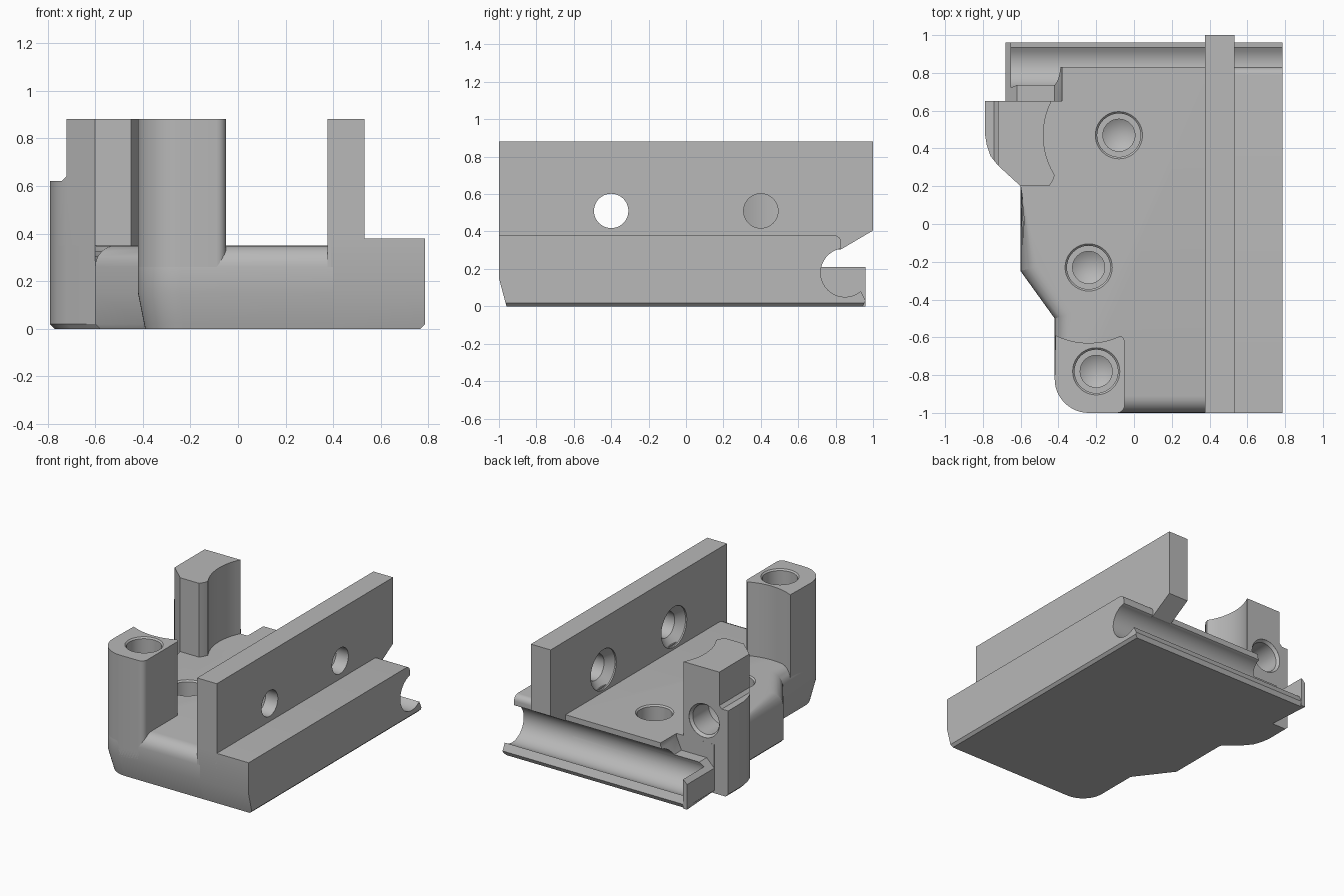
import bpy, bmesh, math
from mathutils import Vector

cube = bpy.data.objects.get("Cube")
if cube:
    bpy.data.objects.remove(cube, do_unlink=True)

grey = bpy.data.materials.new("plain_grey")
grey.use_nodes = True
GREY = (0.48, 0.48, 0.48, 1)
grey.diffuse_color = GREY
grey.node_tree.nodes["Principled BSDF"].inputs["Base Color"].default_value = GREY


def finish(name, bm):
    bmesh.ops.recalc_face_normals(bm, faces=bm.faces)
    mesh = bpy.data.meshes.new(name)
    bm.to_mesh(mesh)
    bm.free()
    mesh.materials.append(grey)
    ob = bpy.data.objects.new(name, mesh)
    bpy.context.collection.objects.link(ob)
    return ob


def prism_mesh(pts, axis, lo, hi):
    """Extrude a flat outline along an axis from lo to hi."""
    place = {"x": lambda a, b, h: (h, a, b),
             "y": lambda a, b, h: (a, h, b),
             "z": lambda a, b, h: (a, b, h)}[axis]
    bm = bmesh.new()
    face = bm.faces.new([bm.verts.new(place(a, b, lo)) for a, b in pts])
    out = bmesh.ops.extrude_face_region(bm, geom=[face])["geom"]
    move = Vector(place(0, 0, hi - lo))
    bmesh.ops.translate(bm, vec=move, verts=[v for v in out if isinstance(v, bmesh.types.BMVert)])
    bmesh.ops.recalc_face_normals(bm, faces=bm.faces)
    return bm


def prism(name, pts, axis, lo, hi):
    return finish(name, prism_mesh(pts, axis, lo, hi))


def lathe(name, profile, origin, axis):
    """Spin (radius, height) pairs about an axis through origin."""
    bm = bmesh.new()
    vs = [bm.verts.new((r, 0, h)) for r, h in profile]
    es = [bm.edges.new(p) for p in zip(vs, vs[1:])]
    bmesh.ops.spin(bm, geom=vs + es, axis=(0, 0, 1), cent=(0, 0, 0),
                   angle=math.tau, steps=40, use_merge=True)
    bmesh.ops.remove_doubles(bm, verts=bm.verts, dist=1e-5)
    turn = Vector((0, 0, 1)).rotation_difference(Vector(axis)).to_matrix()
    for v in bm.verts:
        v.co = turn @ v.co + Vector(origin)
    return finish(name, bm)


def arc(cx, cy, r, a0, a1, n=12):
    angles = [math.radians(a0 + (a1 - a0) * i / n) for i in range(n + 1)]
    return [(cx + r * math.cos(a), cy + r * math.sin(a)) for a in angles]


def cut(target, *cutters):
    for c in cutters:
        m = target.modifiers.new("cut", "BOOLEAN")
        m.operation, m.solver, m.object = "DIFFERENCE", "EXACT", c
        bpy.context.view_layer.objects.active = target
        bpy.ops.object.modifier_apply(modifier=m.name)
        bpy.data.objects.remove(c, do_unlink=True)


def screw_hole(x, y, top, depth):
    """Blind counterbored hole with a conical floor."""
    return lathe("hole_cutter", [(0, -depth), (0.085, 0.05 - depth), (0.085, 0.1 - depth),
                                 (0.115, 0.1 - depth), (0.115, -0.01), (0.125, 0),
                                 (0.125, 0.05), (0, 0.05)], (x, y, top), (0, 0, 1))


# Shared shapes: back channel and outer outlines of the two posts
channel = [(0.945, 0), (0.96, 0.03), (0.935, 0.08)] + arc(0.85, 0.18, 0.13, -60, -260, 24) + [(0.83, 0.31)]
front_corner = arc(-0.24, -0.82, 0.18, 270, 180)
rear_outer = [(-0.6, 0.2), (-0.72, 0.31), (-0.76, 0.36), (-0.78, 0.42), (-0.79, 0.48), (-0.79, 0.65)]

# Base plate with rounded upper front and side edges
outline = [(0.4, -1)] + front_corner + [(-0.42, -0.5), (-0.6, -0.25)] + rear_outer
outline += [(-0.68, 0.65), (-0.68, 0.96), (0.4, 0.96)]
bm = prism_mesh(outline, "z", 0, 0.35)
rounded = []
for e in bm.edges:
    mid = (e.verts[0].co + e.verts[1].co) / 2
    if min(v.co.z for v in e.verts) > 0.3 and mid.x < 0.39 and mid.y < 0.19:
        rounded.append(e)
bmesh.ops.bevel(bm, geom=rounded, offset=0.09, segments=6, profile=0.5, affect="EDGES")

# Drafted lower front and small foot chamfer on the side
for height in (0.15, 0.02):
    bmesh.ops.bisect_plane(bm, geom=bm.verts[:] + bm.edges[:] + bm.faces[:],
                           plane_co=(0, 0, height), plane_no=(0, 0, 1))
for v in bm.verts:
    t = max(0, 1 - v.co.z / 0.15) * 0.1
    if v.co.y < -0.45:
        if v.co.y < -0.6:
            v.co.y -= (v.co.y + 0.6) * t
        if v.co.x < -0.12:
            v.co.x -= (v.co.x + 0.12) * t
    elif v.co.z < 0.01 and v.co.x < -0.5 and v.co.y < 0.9:
        v.co.x += 0.02
base = finish("base_plate", bm)
cut(base,
    prism("channel_cutter", [(1.1, -0.1), (0.945, -0.1)] + channel + [(0.83, 0.5), (1.1, 0.5)],
          "x", -0.65, 1),
    prism("corner_cutter", [(-0.38, 0.5), (-0.38, 0.33), (-0.42, 0.24), (-0.62, 0.24),
                            (-0.7, 0.16), (-0.9, 0.16), (-0.9, 0.5)], "y", 0.651, 1.1),
    screw_hole(-0.08, 0.47, 0.35, 0.25), screw_hole(-0.24, -0.23, 0.35, 0.25))

# Side rail with the channel along its back
bm = prism_mesh([(-1, 0.38), (-1, 0.15), (-0.96, 0)] + channel
                + [(0.83, 0.34)] + arc(0.79, 0.34, 0.04, 15, 90, 5), "x", 0.39, 0.785)
foot = [e for e in bm.edges if all(v.co.z < 0.01 and v.co.x > 0.7 for v in e.verts)]
bmesh.ops.bevel(bm, geom=foot, offset=0.018, segments=1, affect="EDGES")
rail = finish("side_rail", bm)

# Upright wall with two countersunk cross holes
wall = prism("upright_wall", [(-1, 0.2), (0.7, 0.2), (0.7, 0.305), (0.83, 0.305),
                              (1, 0.405), (1, 0.88), (-1, 0.88)], "x", 0.375, 0.532)
for y in (-0.4, 0.4):
    cut(wall, lathe("cross_hole_cutter", [(0, -0.1), (0.145, -0.1), (0.145, 0.01), (0.092, 0.06),
                                          (0.092, 0.4), (0, 0.4)], (0.375, y, 0.51), (1, 0, 0)))

# Front post, hollowed at the back for tool clearance
front_post = prism("front_post", arc(-0.09, -0.96, 0.04, 0, -90, 5) + front_corner
                   + arc(-0.24, -0.23, 0.4, 244, 293)
                   + arc(-0.085, -0.625, 0.035, 70, 0, 4), "z", 0.15, 0.88)
cut(front_post, screw_hole(-0.2, -0.78, 0.88, 0.4))

# Rear post with clearance curve, shoulder step and bolt hole
rear_post = prism("rear_post", rear_outer + arc(-0.08, 0.47, 0.4, 153, 212)
                  + [(-0.43, 0.23), (-0.45, 0.2)], "z", 0.1, 0.88)
cut(rear_post,
    prism("step_cutter", [(-0.72, 1), (-0.72, 0.64), (-0.74, 0.62), (-0.9, 0.62), (-0.9, 1)],
          "y", 0, 0.9),
    lathe("bolt_hole_cutter", [(0, -0.1), (0.12, -0.1), (0.12, 0), (0.105, 0.02),
                               (0.105, 0.2), (0, 0.25)], (-0.6, 0.65, 0.5), (0, -1, 0)))

# Smooth curved faces, keep hard edges
bpy.ops.object.select_all(action="DESELECT")
for ob in (base, rail, wall, front_post, rear_post):
    ob.select_set(True)
bpy.context.view_layer.objects.active = base
bpy.ops.object.shade_smooth_by_angle(angle=math.radians(25))
